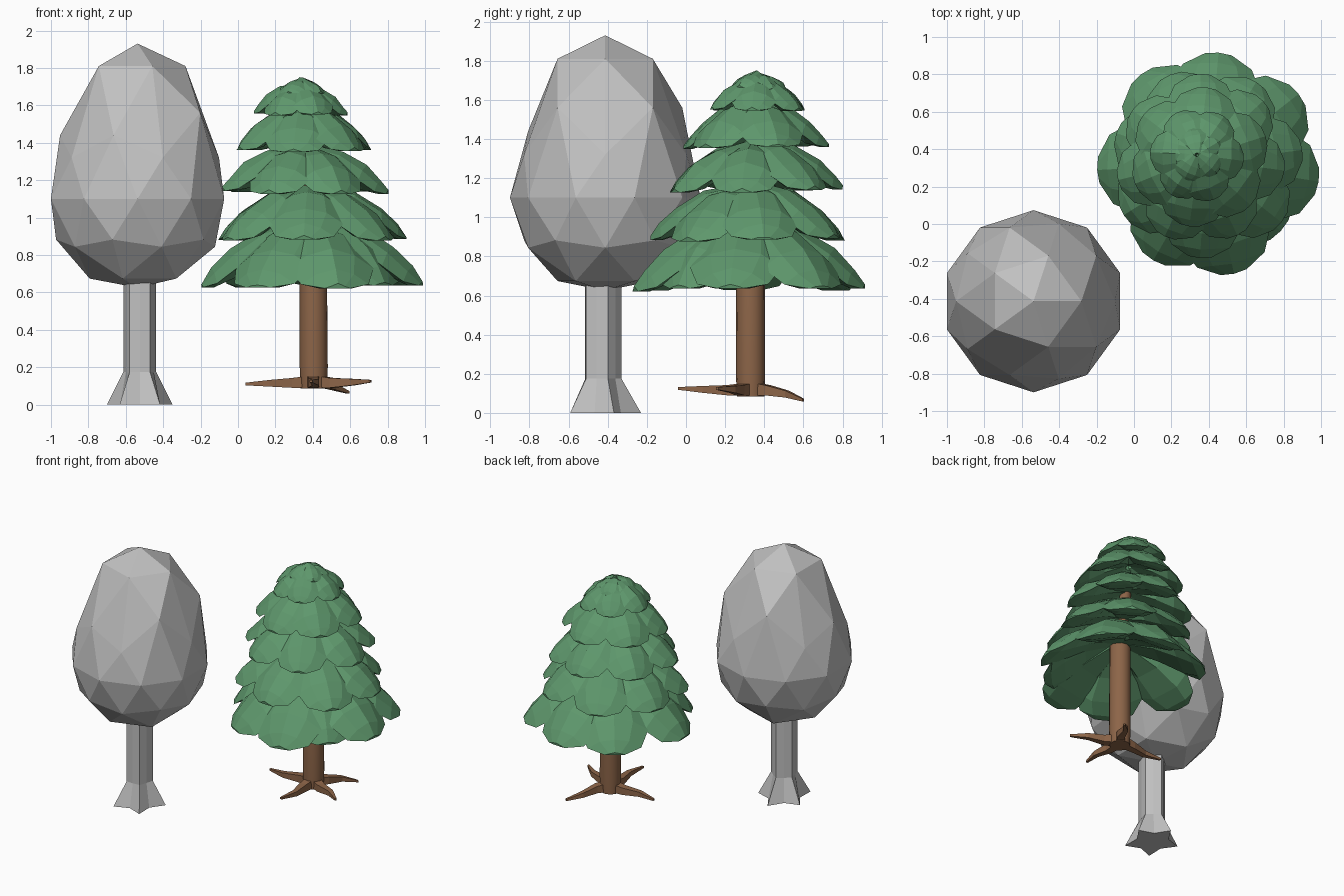
import bpy, bmesh, math, random
from mathutils import Vector, Matrix

if "Cube" in bpy.data.objects:
    bpy.data.objects.remove(bpy.data.objects["Cube"])

random.seed(4)


def material(name, rgb):
    m = bpy.data.materials.new(name)
    m.diffuse_color = (*rgb, 1)
    m.use_nodes = True
    m.node_tree.nodes["Principled BSDF"].inputs["Base Color"].default_value = m.diffuse_color
    return m


GREY = material("grey", (0.53, 0.53, 0.53))
GREEN = material("pine green", (0.112, 0.31, 0.15))
BROWN = material("bark brown", (0.265, 0.13, 0.065))


def finish(name, bm, mat):
    bmesh.ops.recalc_face_normals(bm, faces=bm.faces)
    me = bpy.data.meshes.new(name)
    bm.to_mesh(me)
    bm.free()
    me.materials.append(mat)
    ob = bpy.data.objects.new(name, me)
    bpy.context.collection.objects.link(ob)
    return ob


def loft(bm, rings):
    """Skin a list of equal-length closed rings and cap both ends."""
    rows = [[bm.verts.new(p) for p in r] for r in rings]
    n = len(rows[0])
    for a, b in zip(rows, rows[1:]):
        for i in range(n):
            j = (i + 1) % n
            bm.faces.new((a[i], a[j], b[j], b[i]))
    bm.faces.new(rows[0][::-1])
    bm.faces.new(rows[-1])


# Grey egg-shaped crown: icosphere with its upper half drawn upwards
bm = bmesh.new()
bmesh.ops.create_icosphere(bm, subdivisions=2, radius=1)
for v in bm.verts:
    x, y, h = v.co
    ang = math.degrees(math.atan2(y, x)) % 360
    if h > 0.95:
        z = 1.93
    elif h > 0.8:
        z = 1.81
    elif h > 0.5:
        z = 1.44 if 150 < ang < 270 else 1.56
    elif h > 0.3:
        z = 1.32
    else:
        z = max(1.1 + h * 0.487, 0.625)
        z -= 0.012 if -0.9 < h < -0.8 else 0
    v.co = (-0.537 + x * 0.487, -0.413 + y * 0.487, z)
finish("round_tree_crown", bm, GREY)

# Grey trunk: ten-sided star section flaring at the foot
bm = bmesh.new()
rings = []
for z, outer, inner in ((0, 0.2, 0.12), (0.175, 0.1, 0.085), (0.72, 0.1, 0.085)):
    ring = []
    for i in range(10):
        a = math.radians(90 + 36 * i)
        r = inner if i % 2 else outer
        ring.append((-0.525 + 0.92 * r * math.cos(a), -0.43 + r * math.sin(a), z))
    rings.append(ring)
loft(bm, rings)
finish("round_tree_trunk", bm, GREY)

# Pine trunk: round, leaning slightly and narrowing inside the foliage
bm = bmesh.new()
rings = []
for z, r, cx, cy in ((0.085, 0.07, 0.405, 0.33), (0.2, 0.075, 0.405, 0.33),
                     (0.9, 0.072, 0.402, 0.33), (1.38, 0.03, 0.36, 0.35)):
    rings.append([(cx + r * math.cos(k * math.pi / 8), cy + r * math.sin(k * math.pi / 8), z)
                  for k in range(16)])
loft(bm, rings)
trunk = finish("pine_trunk", bm, BROWN)
for p in trunk.data.polygons:
    p.use_smooth = len(p.vertices) == 4

# Pine roots: tapering, kinked, reaching outwards
bm = bmesh.new()
for dx, dy, ztip in ((-0.365, 0.0, 0.11), (-0.015, -0.37, 0.125),
                     (0.305, -0.17, 0.125), (0.185, 0.27, 0.065)):
    base = Vector((0.405, 0.33, 0))
    d = Vector((dx, dy, 0))
    side = Vector((-dy, dx, 0)).normalized()
    rings = []
    for t, z, w, bend in ((0.08, 0.122, 0.045, 0), (0.32, 0.116, 0.037, 0),
                          (0.65, 0.07 + ztip * 0.4, 0.025, 0.02), (1, ztip, 0.01, 0)):
        c = base + d * t + side * bend
        rings.append([c + side * w * math.cos(k * math.pi / 2 + 0.785)
                      + Vector((0, 0, z + w * math.sin(k * math.pi / 2 + 0.785))) for k in range(4)])
    loft(bm, rings)
finish("pine_roots", bm, BROWN)


# Pine foliage: each tier is a ring of thick, arched, drooping petals
def petal(bm, cx, cy, ang, R, ztip, H, half):
    rot = Matrix.Rotation(ang, 3, 'Z')
    thick = 0.03 + 0.09 * R
    rings = []
    # fractions of radius, height, width and thickness
    for fr, fz, fw, ft in ((0.06, 0.94, 0.35, 1.2), (0.46, 0.81, 0.80, 1.6),
                           (0.74, 0.53, 1.0, 1.4), (0.91, 0.25, 0.78, 1.0),
                           (1.0, 0.04, 0.30, 0.3)):
        w = half * fw
        r, z = R * fr, ztip + H * fz
        jit = random.uniform(-0.008, 0.008)
        droop = 0.42 * w
        pull = 0.12 * w
        low = -0.4 * droop - thick * ft
        section = ((-1, -droop), (-0.55, -0.3 * droop), (0, jit), (0.55, -0.3 * droop),
                   (1, -droop), (0.5, low), (-0.5, low))
        ring = []
        for s, dz in section:
            dz = max(dz, -H * fz - 0.004)
            p = rot @ Vector((r - pull * abs(s), w * s, z + dz))
            ring.append(p + Vector((cx, cy, 0)))
        rings.append(ring)
    loft(bm, rings)


def spaced(n, start):
    return [start + 360 * k / n + random.uniform(-4, 4) for k in range(n)]


# centre x, centre y, radius, tip height, rise, petal angles
tiers = (
    (0.400, 0.320, 0.605, 0.63, 0.38, (-9, 38, 85, 127, 183, 240, 283)),
    (0.385, 0.325, 0.515, 0.885, 0.31, spaced(7, 10)),
    (0.360, 0.345, 0.455, 1.135, 0.27, spaced(7, -10)),
    (0.345, 0.355, 0.375, 1.355, 0.25, spaced(6, 20)),
    (0.337, 0.370, 0.255, 1.55, 0.17, spaced(6, -6)),
    (0.335, 0.370, 0.145, 1.66, 0.08, spaced(5, 30)),
)
for i, (cx, cy, R, ztip, H, angles) in enumerate(tiers):
    bm = bmesh.new()
    half = 1.12 * math.pi * 0.78 * R / len(angles)
    for a in angles:
        petal(bm, cx, cy, math.radians(a), R * random.uniform(0.98, 1.01),
              ztip + random.uniform(-0.005, 0.012), H, half)
    if i == 0:  # shorter petal filling the front right gap
        petal(bm, cx, cy, math.radians(317), 0.525, ztip + 0.01, H, half)
    finish("pine_foliage_tier_%d" % (i + 1), bm, GREEN)
